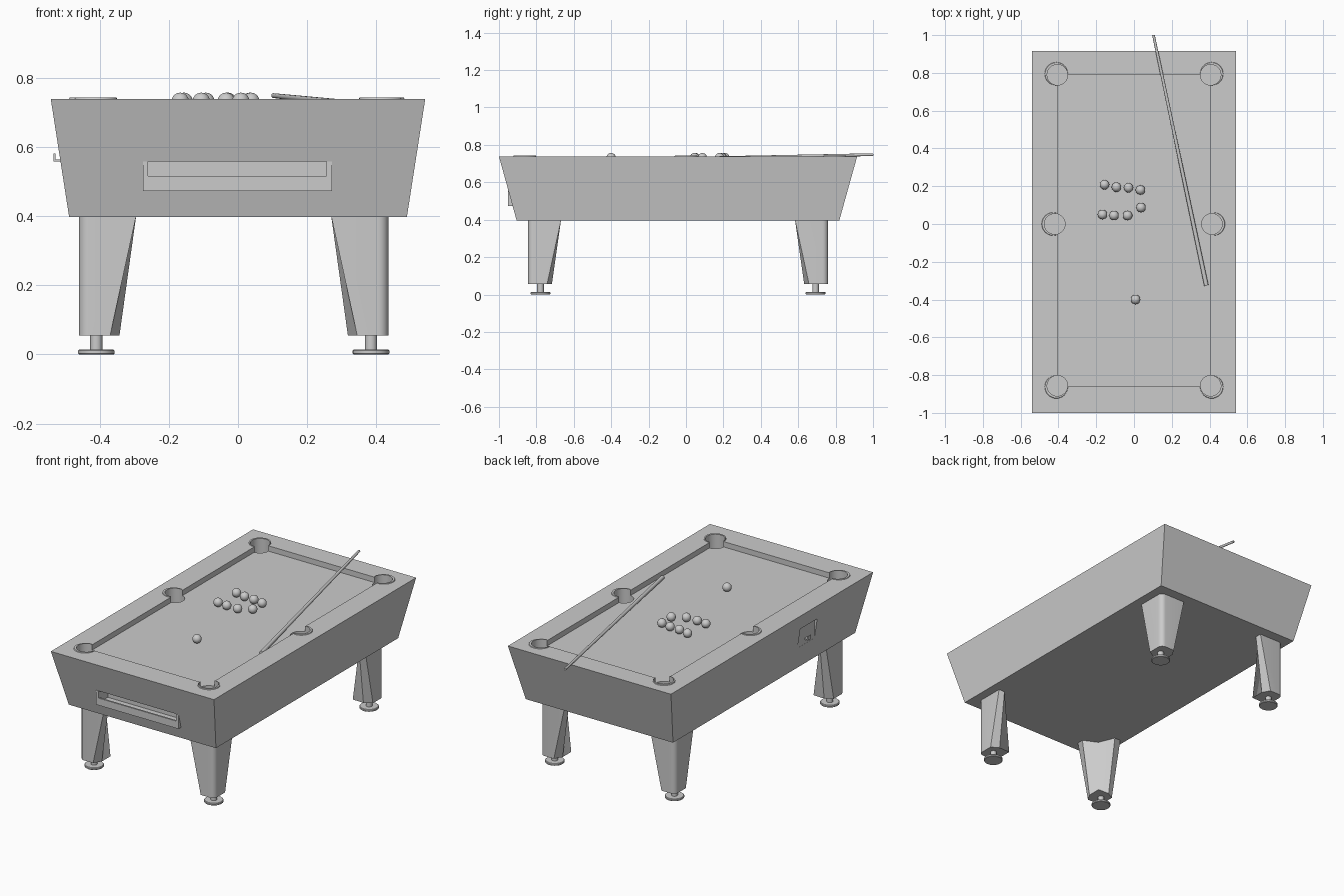
import bpy, bmesh, math
from mathutils import Vector

if "Cube" in bpy.data.objects:
    bpy.data.objects.remove(bpy.data.objects["Cube"])

BED, TOP, BASE = 0.706, 0.738, 0.397
YC = -0.0425          # middle of the table along y
LEG_XC = -0.0125      # middle of the leg layout along x


def make(name, rings, smooth=False, cap=True):
    """Loft a solid through rings with equal point counts."""
    bm = bmesh.new()
    vs = [[bm.verts.new(p) for p in r] for r in rings]
    n = len(rings[0])
    for a, b in zip(vs, vs[1:]):
        for i in range(n):
            j = (i + 1) % n
            bm.faces.new((a[i], a[j], b[j], b[i]))
    if cap:
        bm.faces.new(vs[0][::-1])
        bm.faces.new(vs[-1])
    bmesh.ops.recalc_face_normals(bm, faces=bm.faces)
    me = bpy.data.meshes.new(name)
    bm.to_mesh(me)
    bm.free()
    ob = bpy.data.objects.new(name, me)
    bpy.context.collection.objects.link(ob)
    if smooth:
        shade(ob)
    return ob


def activate(ob):
    bpy.ops.object.select_all(action='DESELECT')
    ob.select_set(True)
    bpy.context.view_layer.objects.active = ob


def shade(ob):
    activate(ob)
    bpy.ops.object.shade_smooth_by_angle(angle=math.radians(30))


def rect(x0, x1, y0, y1, z):
    return [(x0, y0, z), (x1, y0, z), (x1, y1, z), (x0, y1, z)]


def box(name, x, y, z):
    return make(name, [rect(*x, *y, z[0]), rect(*x, *y, z[1])])


def circle(x, y, z, r, n=32):
    return [(x + r * math.cos(t), y + r * math.sin(t), z)
            for t in (2 * math.pi * i / n for i in range(n))]


def lathe(name, x, y, profile, n=32):
    return make(name, [circle(x, y, z, r, n) for r, z in profile], True)


def cut(target, cutter):
    cutter.hide_render = True
    activate(target)
    m = target.modifiers.new("cut", 'BOOLEAN')
    m.operation, m.solver, m.object = 'DIFFERENCE', 'EXACT', cutter
    bpy.ops.object.modifier_apply(modifier=m.name)
    bpy.data.objects.remove(cutter)


# Cabinet: tapered body with sunken bed, pockets, tray opening and coin recess
cabinet = make("cabinet", [rect(-0.488, 0.488, -0.906, 0.82, BASE),
                           rect(-0.541, 0.541, -1.0, 0.915, TOP)])
cut(cabinet, box("bed_cutter", (-0.406, 0.406), (-0.857, 0.79), (BED, 0.8)))

# x, y, start angle and sweep of the raised rim
pockets = [(-0.406, 0.79, 0, 270), (0.406, 0.79, -90, 270),
           (-0.406, -0.857, 90, 270), (0.406, -0.857, 180, 270),
           (-0.42, 0, 76, 208), (0.413, 0, -97, 194)]
for x, y, a0, sweep in pockets:
    cut(cabinet, make("pocket_cutter", [circle(x, y, 0.63, 0.055), circle(x, y, 0.8, 0.055)]))
cut(cabinet, box("tray_cutter", (-0.26, 0.256), (-1.1, -0.86), (0.484, 0.557)))
cut(cabinet, box("coin_cutter", (-0.6, -0.508), (-0.49, -0.33), (0.53, 0.65)))
shade(cabinet)

# Pocket rims: low collars on the rails, pushed slightly outward
for x, y, a0, sweep in pockets:
    mid = math.radians(a0 + sweep / 2)
    dx, dy = 0.008 * math.cos(mid), 0.008 * math.sin(mid)
    bm = bmesh.new()
    prev = None
    for i in range(25):
        t = math.radians(a0 + sweep * i / 24)
        c, s = math.cos(t), math.sin(t)
        row = [bm.verts.new(p) for p in (
            (x + dx + 0.062 * c, y + dy + 0.062 * s, TOP - 0.002),
            (x + dx * 0.8 + 0.06 * c, y + dy * 0.8 + 0.06 * s, TOP + 0.004),
            (x + 0.054 * c, y + 0.054 * s, TOP + 0.004),
            (x + 0.054 * c, y + 0.054 * s, BED))]
        if prev:
            for k in range(3):
                bm.faces.new((prev[k], row[k], row[k + 1], prev[k + 1]))
        prev = row
    me = bpy.data.meshes.new("pocket_rim")
    bm.to_mesh(me)
    bm.free()
    rim = bpy.data.objects.new("pocket_rim", me)
    bpy.context.collection.objects.link(rim)
    shade(rim)

# Ball return tray
box("tray_lip", (-0.275, 0.271), (-0.952, -0.942), (0.472, 0.515))
box("tray_floor", (-0.275, 0.271), (-0.945, -0.87), (0.472, 0.486))
for x0, x1 in ((-0.275, -0.26), (0.256, 0.271)):
    box("tray_side", (x0, x1), (-0.952, -0.9), (0.472, 0.557))

# Coin handle
box("coin_slide", (-0.53, -0.505), (-0.425, -0.395), (0.557, 0.564))
box("coin_handle", (-0.533, -0.528), (-0.425, -0.395), (0.557, 0.581))

# Legs: rounded outer corner, two wings at the top tapering to a blunt foot
R = 0.03
corner = [(R - R * math.cos(t), R - R * math.sin(t))
          for t in (math.pi / 2 * i / 6 for i in range(7))]
leg_top = corner + [(0.165, 0), (0.165, 0.04), (0.08, 0.08), (0.04, 0.177), (0, 0.177)]
leg_low = corner + [(0.09, 0), (0.117, 0.045), (0.117, 0.126), (0.045, 0.128), (0, 0.102)]
for sx, side in ((-1, "left"), (1, "right")):
    for sy, end in ((-1, "front"), (1, "back")):
        def place(pts, z):
            return [(LEG_XC + sx * (0.447 - u), YC + sy * (0.8025 - v), z) for u, v in pts]
        make(f"{end}_{side}_leg", [place(leg_low, 0.055), place(leg_top, BASE + 0.002)], True)
        lathe(f"{end}_{side}_foot", LEG_XC + sx * 0.397, YC + sy * 0.7355,
              [(0.05, 0), (0.053, 0.003), (0.053, 0.011), (0.05, 0.014),
               (0.0175, 0.014), (0.0175, 0.057)])

# Balls
for x, y in ((-0.156, 0.208), (-0.093, 0.195), (-0.029, 0.192), (0.034, 0.18), (0.037, 0.087),
             (-0.167, 0.05), (-0.106, 0.045), (-0.034, 0.045), (0.008, -0.4)):
    bpy.ops.mesh.primitive_uv_sphere_add(segments=24, ring_count=12, radius=0.0253,
                                         location=(x, y, BED + 0.0253))
    bpy.context.object.name = "ball"
    bpy.ops.object.shade_smooth()

# Cue resting on the bed and the back rail
butt, tip = Vector((0.383, -0.325, 0.718)), Vector((0.103, 1.0, 0.748))
axis = tip - butt
bpy.ops.mesh.primitive_cone_add(vertices=16, radius1=0.0115, radius2=0.007,
                                depth=axis.length, location=(butt + tip) / 2,
                                rotation=axis.to_track_quat('Z', 'Y').to_euler())
cue = bpy.context.object
cue.name = "cue"
shade(cue)
